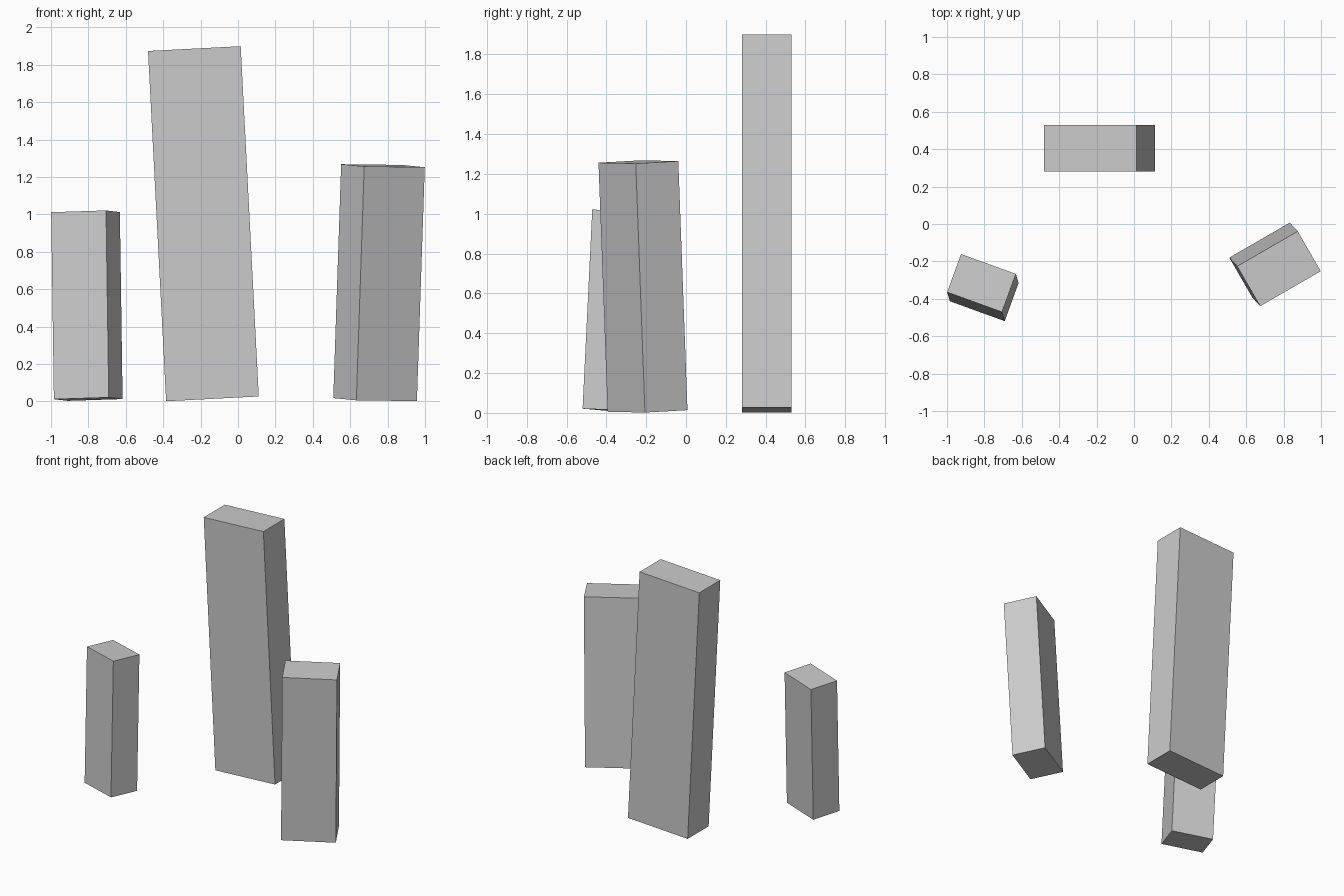
import bpy
from math import radians, cos, sin
from mathutils import Vector, Matrix

if "Cube" in bpy.data.objects:
    bpy.data.objects.remove(bpy.data.objects["Cube"])


def slab(name, size, centre, lean, yaw):
    """Box whose long axis follows `lean`, turned by `yaw` degrees."""
    up = Vector(lean).normalized()
    side = Vector((cos(radians(yaw)), sin(radians(yaw)), 0))
    side = (side - up * side.dot(up)).normalized()
    depth = up.cross(side)
    rotation = Matrix((side, depth, up)).transposed().to_4x4()
    bpy.ops.mesh.primitive_cube_add(size=1)
    obj = bpy.context.object
    obj.name = name
    obj.matrix_world = (Matrix.Translation(centre) @ rotation
                        @ Matrix.Diagonal((*size, 1)))
    return obj


# Tall standing stone at the back, leaning left
slab("tall_stone", (0.496, 0.249, 1.875), (-0.185, 0.405, 0.95),
     (-0.0965, 0, 1.87), 0)

# Short stone at the left, leaning backwards
slab("left_stone", (0.312, 0.217, 1.001), (-0.808, -0.34, 0.512),
     (-0.0145, 0.0485, 0.999), -20)

# Medium stone at the right, leaning forwards and outwards
slab("right_stone", (0.374, 0.247, 1.252), (0.754, -0.216, 0.635),
     (0.042, -0.046, 1.25), 30)
